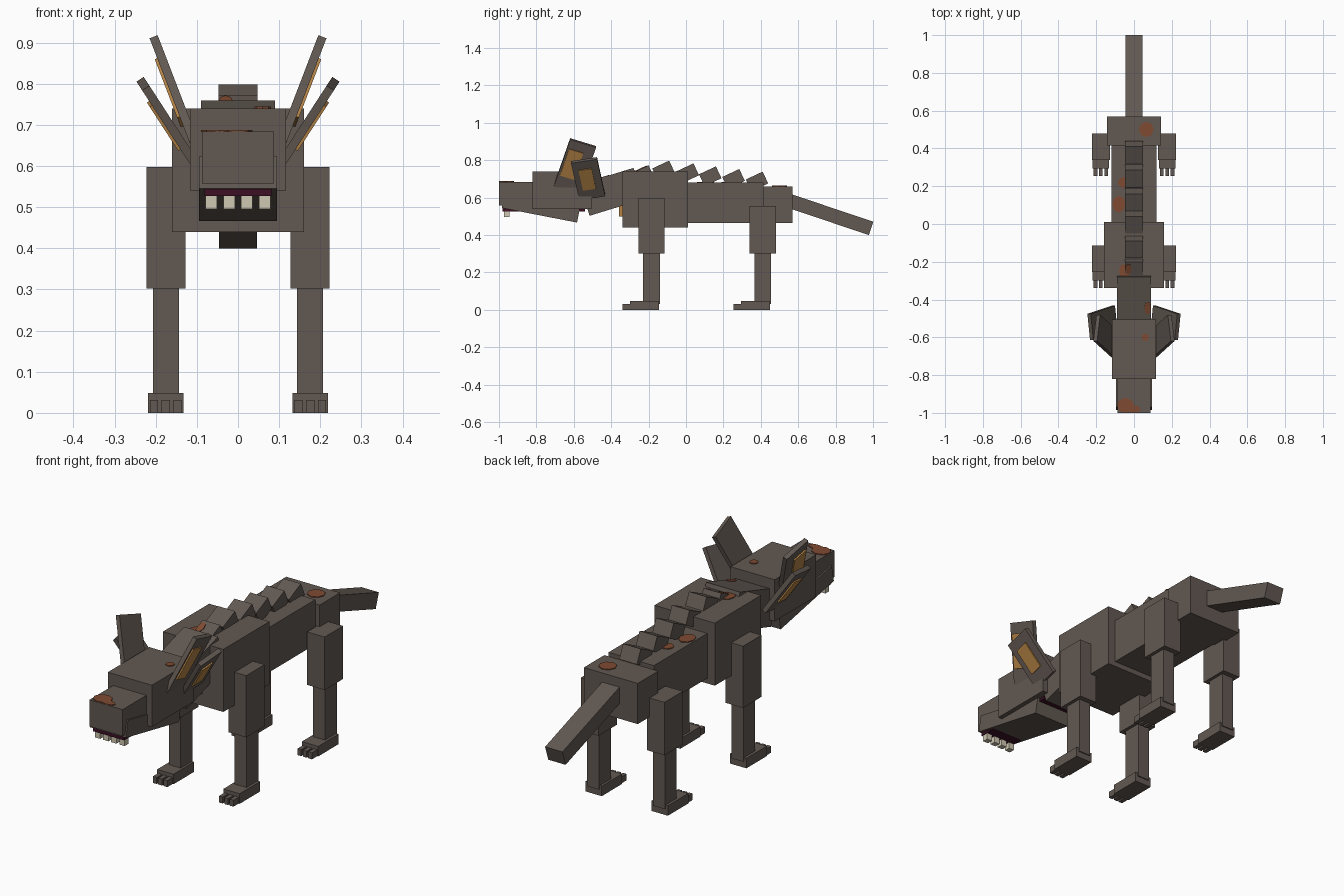
import bpy
import bmesh
from math import radians
from mathutils import Matrix, Vector

cube = bpy.data.objects.get("Cube")
if cube:
    bpy.data.objects.remove(cube, do_unlink=True)


def material(name, rgb):
    m = bpy.data.materials.new(name)
    m.use_nodes = True
    m.diffuse_color = (*rgb, 1)
    m.node_tree.nodes["Principled BSDF"].inputs["Base Color"].default_value = (*rgb, 1)
    return m


HIDE = material("grey brown hide", (0.122, 0.099, 0.084))
RUST = material("rust fur", (0.21, 0.07, 0.032))
OCHRE = material("ochre inner ear", (0.45, 0.225, 0.06))
MAROON = material("maroon mouth", (0.045, 0.005, 0.018))
IVORY = material("ivory teeth", (0.62, 0.57, 0.44))


def rx(deg):
    return Matrix.Rotation(radians(deg), 4, 'X')


def finish(name, bm, mat, mirror=False):
    mesh = bpy.data.meshes.new(name)
    bm.to_mesh(mesh)
    bm.free()
    mesh.materials.append(mat)
    ob = bpy.data.objects.new(name, mesh)
    bpy.context.scene.collection.objects.link(ob)
    if mirror:
        ob.modifiers.new("Mirror", 'MIRROR').use_axis[0] = True
    return ob


def block(name, center, size, mat=HIDE, tilt=0, mirror=False, frame=None):
    """Box at a centre, pitched about x, optionally inside a local frame."""
    bm = bmesh.new()
    local = Matrix.Translation(center) @ rx(tilt) @ Matrix.Diagonal((*size, 1))
    bmesh.ops.create_cube(bm, size=1, matrix=(frame or Matrix()) @ local)
    return finish(name, bm, mat, mirror)


def span(name, x, y, z, mat=HIDE, mirror=False):
    """Upright box given by its limits on each axis."""
    c = [(a[0] + a[1]) / 2 for a in (x, y, z)]
    s = [a[1] - a[0] for a in (x, y, z)]
    return block(name, c, s, mat, mirror=mirror)


def patch(name, center, rad_x, rad_y, tilt=0):
    """Thin eight-sided fur patch."""
    bm = bmesh.new()
    m = Matrix.Translation(center) @ rx(tilt) @ Matrix.Diagonal((rad_x, rad_y, 1, 1))
    bmesh.ops.create_cone(bm, cap_ends=True, segments=8, radius1=1, radius2=1,
                          depth=0.006, matrix=m)
    return finish(name, bm, RUST)


# Trunk
span("chest", (-.16, .16), (-.34, .01), (.44, .74))
span("belly", (-.12, .12), (.01, .415), (.465, .68))
span("hips", (-.143, .143), (.415, .57), (.465, .66))
block("tail", (0, .753, .515), (.092, .5, .075), tilt=-18.6)
block("neck", (0, -.398, .631), (.18, .3, .176), tilt=17)
span("chest_tuft", (-.05, .05), (-.357, -.34), (.5, .56), OCHRE)

# Head
span("head", (-.117, .117), (-.82, -.505), (.54, .74))
span("snout", (-.088, .088), (-1, -.82), (.557, .684))
block("lower_jaw", (0, -.776, .545), (.19, .41, .08), tilt=-11)
span("mouth", (-.082, .082), (-.98, -.54), (.527, .56), MAROON)
for i, x in enumerate((.021, .065)):
    span(f"tooth_{i + 1}", (x - .014, x + .014), (-.972, -.944), (.496, .53), IVORY, True)

# Ears: a slab hanging from its tip, with an ochre plate on the outer face
for name, tip, lean, spin, length, width, plate in (
        ("large_ear", (.197, -.55, .893), 21, -18, .283, .146, (-.022, .131, .08, .16)),
        ("small_ear", (.231, -.545, .8), 33, 10.4, .24, .141, (-.004, .115, .07, .13))):
    frame = Matrix.Translation(tip) @ Matrix.Rotation(radians(lean), 4, 'Y') @ rx(spin)
    block(name, (0, 0, -length / 2), (.021, width, length), mirror=True, frame=frame)
    py, pz, pw, pl = plate
    block(name + "_lining", (.0135, py, -pz), (.007, pw, pl), OCHRE, mirror=True, frame=frame)

# Legs
for name, y, top in (("front", -.185, .598), ("hind", .41, .556)):
    span(name + "_thigh", (.128, .222), (y - .07, y + .07), (.302, top), mirror=True)
    span(name + "_shin", (.143, .206), (y - .045, y + .045), (.03, .31), mirror=True)
    span(name + "_foot", (.132, .219), (y - .115, y + .04), (0, .048), mirror=True)
    for i in range(3):
        x = .147 + .0285 * i
        span(f"{name}_toe_{i + 1}", (x - .01, x + .01), (y - .155, y - .11), (0, .031),
             mirror=True)

# Back spines, each placed by its raised rear edge
spine_tilt = rx(25).to_3x3()
for i, (y, z) in enumerate(((-.2, .773), (-.09, .798), (.04, .783),
                            (.16, .767), (.285, .753), (.41, .739))):
    c = Vector((0, y, z)) + spine_tilt @ Vector((0, -.05, -.035))
    block(f"spine_{i + 1}", c, (.094, .1, .07), tilt=25)

# Rust patches
patch("hip_patch", (.065, .5, .661), .04, .04)
patch("side_patch", (-.08, .105, .681), .035, .045)
patch("back_patch", (-.055, .22, .681), .03, .03)
patch("shoulder_patch", (-.05, -.25, .741), .03, .04)
patch("spine_patch", (-.03, -.238, .756), .017, .03, 25)
patch("neck_patch", (.072, -.445, .708), .018, .035, 17)
patch("head_patch", (.06, -.6, .741), .02, .02)
patch("snout_patch", (-.045, -.96, .685), .045, .04)
patch("nose_patch", (0, -.98, .685), .035, .02)
